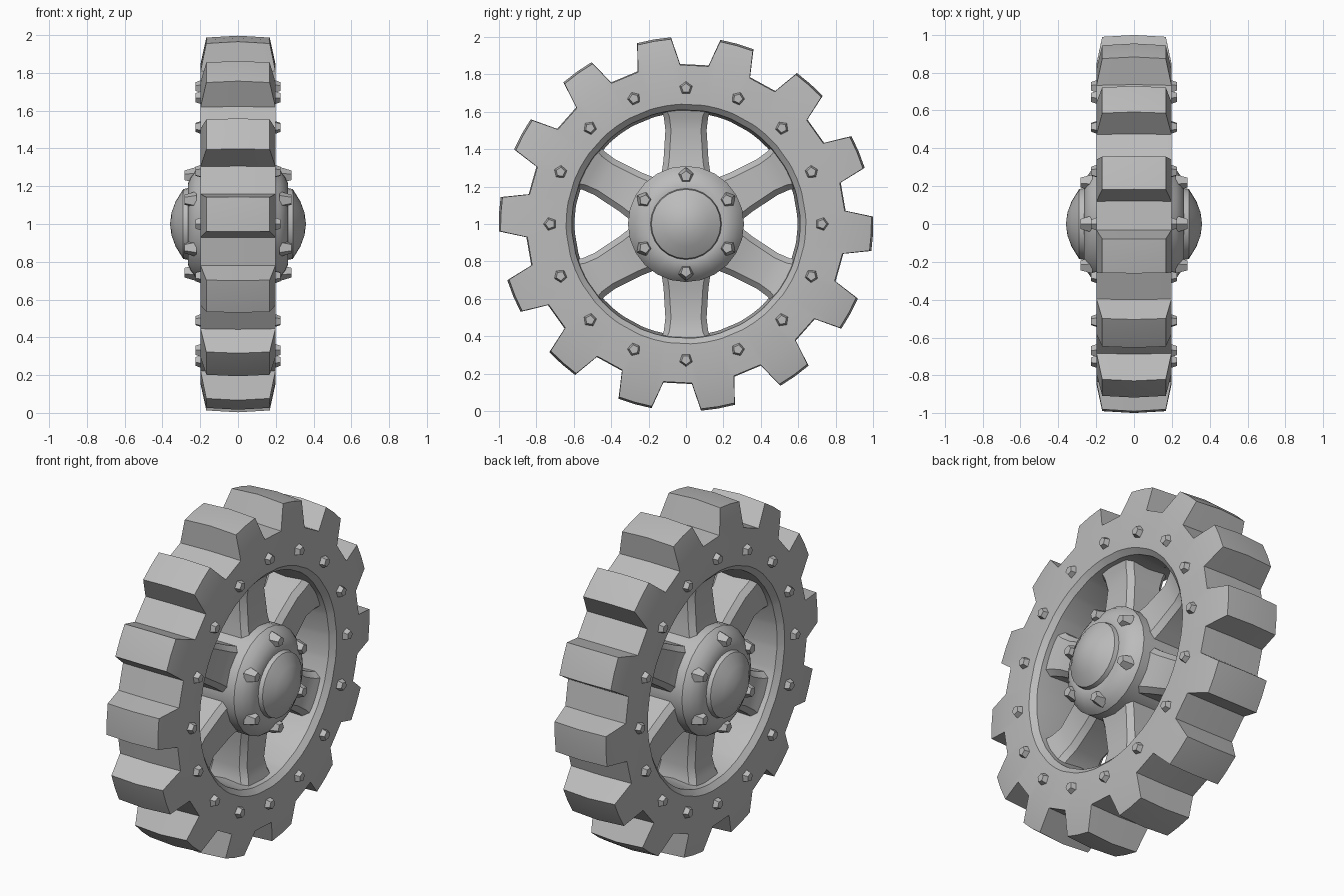
import bpy, bmesh, math
from mathutils import Vector

if "Cube" in bpy.data.objects:
    bpy.data.objects.remove(bpy.data.objects["Cube"])

CENTRE_Z = 1.0
TEETH = 14
metal = bpy.data.materials.new("grey_metal")
metal.diffuse_color = (0.5, 0.5, 0.5, 1)
metal.use_nodes = True
metal.node_tree.nodes["Principled BSDF"].inputs["Base Color"].default_value = metal.diffuse_color


def polar(x, r, a):
    """Point around the axle (x axis); a is measured from +y towards +z."""
    return Vector((x, r * math.cos(a), CENTRE_Z + r * math.sin(a)))


def finish(name, bm, angle=35):
    bmesh.ops.remove_doubles(bm, verts=bm.verts, dist=0.0005)
    bmesh.ops.recalc_face_normals(bm, faces=bm.faces)
    mesh = bpy.data.meshes.new(name)
    bm.to_mesh(mesh)
    bm.free()
    mesh.materials.append(metal)
    ob = bpy.data.objects.new(name, mesh)
    bpy.context.collection.objects.link(ob)
    bpy.ops.object.select_all(action='DESELECT')
    ob.select_set(True)
    bpy.context.view_layer.objects.active = ob
    bpy.ops.object.shade_smooth_by_angle(angle=math.radians(angle))
    return ob


def loft(bm, loops, wrap=True, cap=False):
    """Join consecutive closed loops of points with quads."""
    rows = [[bm.verts.new(p) for p in loop] for loop in loops]
    n = len(rows[0])
    for i in range(len(rows) if wrap else len(rows) - 1):
        a, b = rows[i], rows[(i + 1) % len(rows)]
        for j in range(n):
            k = (j + 1) % n
            bm.faces.new((a[j], a[k], b[k], b[j]))
    if cap:
        bm.faces.new(rows[0])
        bm.faces.new(rows[-1])


# toothed rim: ring of cross-sections, tall across each tooth, low in each gap
bm = bmesh.new()
sections = []
for t in range(TEETH):
    mid = math.radians(-3) + t * math.tau / TEETH
    for offset, tip in ((-0.135, 0), (-0.092, 1), (0, 1), (0.092, 1), (0.135, 0)):
        a = mid + offset
        half = [(0.17, 0.61), (0.198, 0.64), (0.198, 0.85)]
        half.append((0.168, 0.99) if tip else (0.198, 0.85))
        crown = (0, 1.0) if tip else (0, 0.855)
        outline = [(0, 0.595)] + half + [crown] + [(-x, r) for x, r in reversed(half)]
        sections.append([polar(x, r, a) for x, r in outline])
loft(bm, sections)
finish("toothed_rim", bm)

# six flared spokes
for s in range(6):
    a = math.radians(30 + 60 * s)
    along = Vector((0, math.cos(a), math.sin(a)))
    side = Vector((0, -math.sin(a), math.cos(a)))
    bm = bmesh.new()
    loops = []
    for r, w, d in ((0.2, 0.14, 0.16), (0.34, 0.12, 0.13), (0.5, 0.11, 0.115),
                    (0.57, 0.118, 0.13), (0.63, 0.14, 0.15)):
        c = 0.03
        ring = [(d, -w + c), (d, w - c), (d - c, w), (c - d, w),
                (-d, w - c), (-d, c - w), (c - d, -w), (d - c, -w)]
        loops.append([Vector((x, 0, CENTRE_Z)) + along * r + side * y for x, y in ring])
    loft(bm, loops, wrap=False, cap=True)
    finish("spoke_%d" % (s + 1), bm)

# hub with a domed cap on both sides
half = [(0.36, 0.0), (0.352, 0.06), (0.33, 0.12), (0.29, 0.185), (0.265, 0.19),
        (0.265, 0.215), (0.25, 0.25), (0.225, 0.285), (0.19, 0.31)]
profile = half + [(-x, r) for x, r in reversed(half)]
bm = bmesh.new()
steps = 24
for i in range(steps):
    a0, a1 = i * math.tau / steps, (i + 1) * math.tau / steps
    for (x0, r0), (x1, r1) in zip(profile, profile[1:]):
        pts = [polar(x0, r0, a0), polar(x1, r1, a0), polar(x1, r1, a1), polar(x0, r0, a1)]
        if r0 == 0:
            pts.pop()
        elif r1 == 0:
            pts.pop(2)
        bm.faces.new([bm.verts.new(p) for p in pts])
finish("hub", bm)


def studs(name, count, radius, base, top, size):
    """Circle of small five-sided bolts on both faces."""
    bm = bmesh.new()
    for sgn in (1, -1):
        for i in range(count):
            a = math.pi / 2 + i * math.tau / count
            centre = polar(0, radius, a)
            loops = []
            for x, r in ((base, size), (top, size * 0.6)):
                loops.append([centre + Vector((sgn * x, r * math.cos(k), r * math.sin(k)))
                              for k in [a + j * math.tau / 5 for j in range(5)]])
            loft(bm, loops, wrap=False, cap=True)
    finish(name, bm, 20)


studs("rim_bolts", 16, 0.725, 0.18, 0.226, 0.042)
studs("hub_bolts", 6, 0.255, 0.22, 0.282, 0.047)
